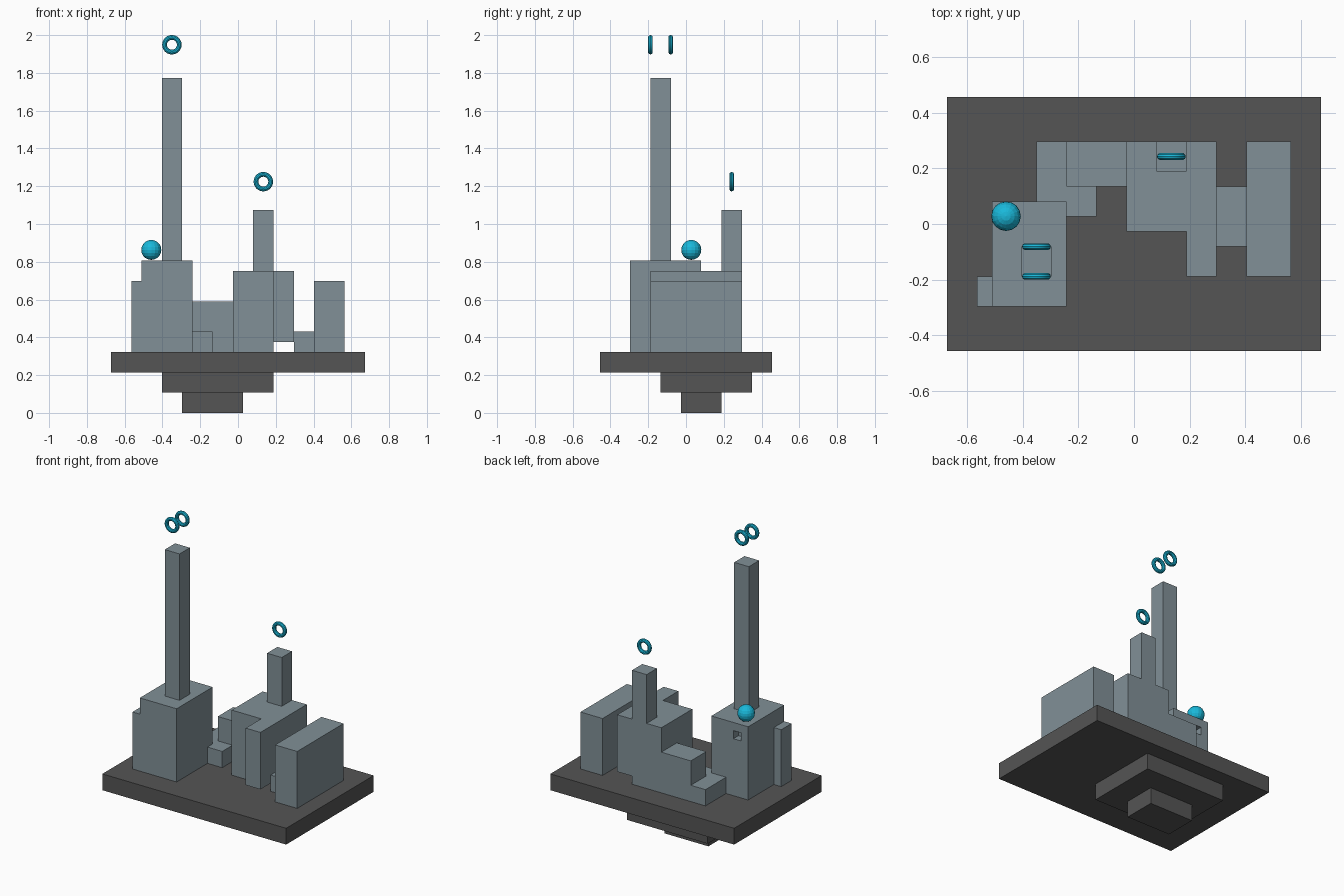
import bpy, bmesh
from mathutils import Vector
from math import pi

if "Cube" in bpy.data.objects:
    bpy.data.objects.remove(bpy.data.objects["Cube"])

U = 0.0537                      # size of one building cell
ORIGIN = Vector((12.5, 8.5, 0)) # cell at the model centre


def material(name, color):
    m = bpy.data.materials.new(name)
    m.diffuse_color = (*color, 1)
    m.use_nodes = True
    m.node_tree.nodes["Principled BSDF"].inputs["Base Color"].default_value = m.diffuse_color
    return m


DARK = material("dark_stone", (0.09, 0.09, 0.09))
SLATE = material("slate", (0.22, 0.28, 0.31))
CYAN = material("cyan", (0.01, 0.48, 0.70))


def place(x, y, z):
    return (Vector((x, y, z)) - ORIGIN) * U


def cells(box):
    x0, x1, y0, y1, z0, z1 = box
    return {(x, y, z) for x in range(x0, x1) for y in range(y0, y1) for z in range(z0, z1)}


def block_mesh(name, boxes, holes, mat):
    """Merge boxes on the cell grid into one outer skin."""
    solid = set().union(*(cells(b) for b in boxes))
    for h in holes:
        solid -= cells(h)
    bm = bmesh.new()
    for c in solid:
        for axis in range(3):
            for side in (0, 1):
                n = list(c)
                n[axis] += 2 * side - 1
                if tuple(n) in solid:
                    continue
                a, b = (axis + 1) % 3, (axis + 2) % 3
                corners = []
                for da, db in ((0, 0), (1, 0), (1, 1), (0, 1)):
                    p = list(c)
                    p[axis] += side
                    p[a] += da
                    p[b] += db
                    corners.append(bm.verts.new(place(*p)))
                bm.faces.new(corners if side else corners[::-1])
    bmesh.ops.remove_doubles(bm, verts=bm.verts, dist=U * 0.01)
    bmesh.ops.dissolve_limit(bm, angle_limit=0.01, verts=bm.verts, edges=bm.edges)
    me = bpy.data.meshes.new(name)
    bm.to_mesh(me)
    bm.free()
    me.materials.append(mat)
    ob = bpy.data.objects.new(name, me)
    bpy.context.collection.objects.link(ob)
    return ob


# Stepped floating base
block_mesh("stepped_base", [
    (7, 13, 8, 12, 0, 2),
    (5, 16, 6, 15, 2, 4),
    (0, 25, 0, 17, 4, 6),
], [], DARK)

# Buildings: x0, x1, y0, y1, z0, z1
block_mesh("buildings", [
    (3, 8, 3, 10, 6, 15),     # left block
    (2, 3, 3, 5, 6, 13),      # left pier
    (5, 7, 5, 7, 15, 33),     # tall chimney
    (6, 10, 9, 14, 6, 8),     # low step
    (8, 12, 11, 14, 6, 11),   # middle step
    (12, 16, 8, 14, 6, 14),   # central block
    (16, 18, 5, 14, 7, 14),   # raised wing
    (14, 16, 12, 14, 14, 20), # short chimney
    (18, 20, 7, 11, 6, 8),    # connector
    (20, 23, 5, 14, 6, 13),   # right block
], [(4, 5, 9, 10, 13, 14)], SLATE)

# Smoke rings above the chimneys
for i, (x, y, z) in enumerate([(-0.35, -0.188, 1.949), (-0.35, -0.081, 1.949), (0.134, 0.242, 1.224)]):
    bpy.ops.mesh.primitive_torus_add(location=(x, y, z), rotation=(pi / 2, 0, 0),
                                     major_segments=24, minor_segments=10,
                                     major_radius=0.039, minor_radius=0.0125)
    ring = bpy.context.object
    ring.name = f"ring_{i + 1}"
    ring.data.materials.append(CYAN)
    bpy.ops.object.shade_smooth_by_angle()

# Faceted ball on the left block
bpy.ops.mesh.primitive_uv_sphere_add(segments=16, ring_count=10, radius=0.053,
                                     location=(-0.459, 0.028, 0.863))
ball = bpy.context.object
ball.name = "ball"
ball.data.materials.append(CYAN)
